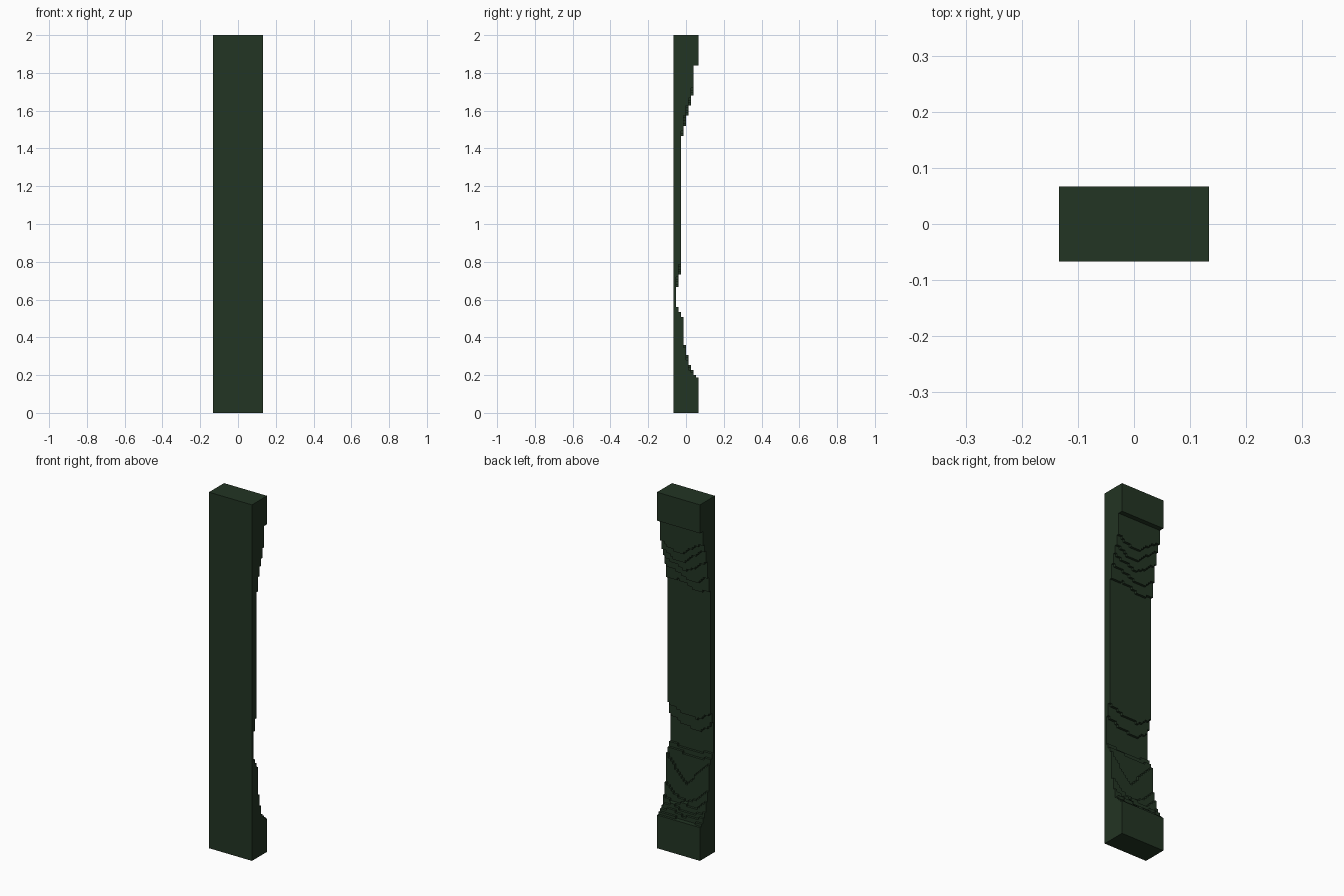
import bpy, bmesh, random

if "Cube" in bpy.data.objects:
    bpy.data.objects.remove(bpy.data.objects["Cube"])

random.seed(4)
S = 2 / 150                    # carving cell size
NX, NY, NZ = 20, 10, 150       # cells across, deep, tall

# Contour heights of each ledge, sampled evenly from the +x side to the -x side
falls = [
    [1.725, 1.69, 1.675, 1.73, 1.76],
    [1.68, 1.635, 1.62, 1.68, 1.73],
    [1.63, 1.60, 1.57, 1.61, 1.66],
    [1.57, 1.55, 1.53, 1.515, 1.57],
    [1.49, 1.50, 1.49, 1.457, 1.485],
    [0.785, 0.76, 0.745, 0.74, 0.80],
    [0.717, 0.69, 0.67, 0.667, 0.735],
]
rises = [
    [0.565, 0.55, 0.54, 0.55, 0.565],
    [0.535, 0.53, 0.52, 0.52, 0.535],
    [0.51, 0.42, 0.36, 0.45, 0.51],
    [0.355, 0.29, 0.27, 0.30, 0.37],
    [0.28, 0.25, 0.265, 0.245, 0.307],
    [0.23, 0.25, 0.22, 0.23, 0.25],
    [0.21, 0.227, 0.205, 0.21, 0.225],
    [0.20, 0.20, 0.19, 0.19, 0.20],
    [0.187] * 5,
]


def sample(points, u):
    t = u * (len(points) - 1)
    i = min(int(t), len(points) - 2)
    return points[i] + (points[i + 1] - points[i]) * (t - i)


def depth_column(i):
    """Depth in cells for every height in one column."""
    u = 1 - (i + 0.5) / NX
    fall = [sample(p, u) + random.uniform(-0.004, 0.004) for p in falls]
    rise = [sample(p, u) for p in rises]
    out = []
    for k in range(NZ):
        z = (k + 0.5) * S
        if z > 1.84:
            out.append(NY)
        else:
            out.append(8 - sum(z < c for c in fall) + sum(z < c for c in rise))
    return out


depth = [depth_column(i) for i in range(NX)]
bm = bmesh.new()


def quad(*cells):
    bm.faces.new([bm.verts.new(((x - NX / 2) * S, (y - NY / 2) * S, z * S))
                  for x, y, z in cells])


def at(i, k):
    return depth[i][k] if 0 <= i < NX and 0 <= k < NZ else 0


# Flat front face
quad((0, 0, 0), (NX, 0, 0), (NX, 0, NZ), (0, 0, NZ))

# Stepped back surface
for i in range(NX):
    for k in range(NZ):
        d = at(i, k)
        quad((i + 1, d, k), (i, d, k), (i, d, k + 1), (i + 1, d, k + 1))

# Sides and ledge walls between columns
for i in range(NX + 1):
    for k in range(NZ):
        a, b = at(i - 1, k), at(i, k)
        if a > b:
            quad((i, b, k), (i, a, k), (i, a, k + 1), (i, b, k + 1))
        elif b > a:
            quad((i, b, k), (i, a, k), (i, a, k + 1), (i, b, k + 1))

# Top, bottom and ledge treads between rows
for i in range(NX):
    for k in range(NZ + 1):
        a, b = at(i, k - 1), at(i, k)
        if a > b:
            quad((i, b, k), (i + 1, b, k), (i + 1, a, k), (i, a, k))
        elif b > a:
            quad((i, b, k), (i + 1, b, k), (i + 1, a, k), (i, a, k))

bmesh.ops.remove_doubles(bm, verts=bm.verts[:], dist=0.0005)
mesh = bpy.data.meshes.new("carved_pillar")
bm.to_mesh(mesh)
bm.free()
pillar = bpy.data.objects.new("carved_pillar", mesh)
bpy.context.collection.objects.link(pillar)

mat = bpy.data.materials.new("dark green")
mat.diffuse_color = (0.0165, 0.035, 0.017, 1)
mat.use_nodes = True
mat.node_tree.nodes["Principled BSDF"].inputs["Base Color"].default_value = mat.diffuse_color
mesh.materials.append(mat)
